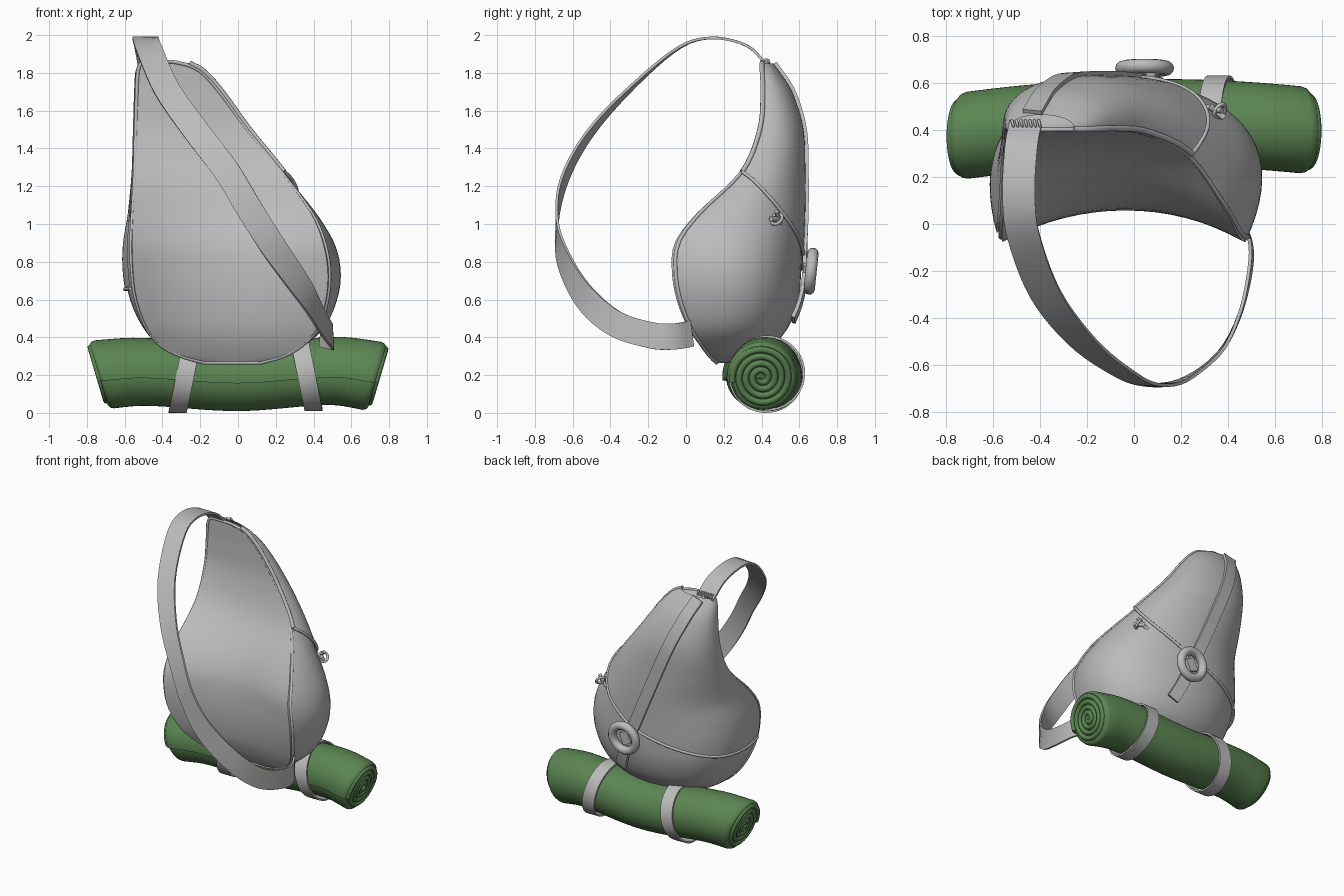
import bpy, bmesh, math
from mathutils import Vector as V

if "Cube" in bpy.data.objects:
    bpy.data.objects.remove(bpy.data.objects["Cube"])

def material(name, col):
    m = bpy.data.materials.new(name)
    m.diffuse_color = (*col, 1)
    m.use_nodes = True
    m.node_tree.nodes["Principled BSDF"].inputs["Base Color"].default_value = m.diffuse_color
    return m
GREY = material("grey canvas", (0.5, 0.5, 0.5))
GREEN = material("green blanket", (0.105, 0.235, 0.085))

def interp(keys, t):
    """Smooth interpolation of rows (t, values...)."""
    n = len(keys)
    t = min(max(t, keys[0][0]), keys[-1][0])
    i = 0
    while i < n - 2 and t > keys[i + 1][0]:
        i += 1
    def tan(j, c):
        a, b = keys[max(j - 1, 0)], keys[min(j + 1, n - 1)]
        return (b[c] - a[c]) / (b[0] - a[0])
    p, q = keys[i], keys[i + 1]
    h = q[0] - p[0]
    u = (t - p[0]) / h
    return [(2*u**3 - 3*u*u + 1)*p[c] + (u**3 - 2*u*u + u)*h*tan(i, c)
            + (3*u*u - 2*u**3)*q[c] + (u**3 - u*u)*h*tan(i + 1, c)
            for c in range(1, len(p))]

def finish(ob, mat, angle=40):
    ob.data.materials.clear()
    ob.data.materials.append(mat)
    bpy.ops.object.select_all(action='DESELECT')
    ob.select_set(True)
    bpy.context.view_layer.objects.active = ob
    bpy.ops.object.shade_smooth_by_angle(angle=math.radians(angle))
    return ob

def loft(name, rows, mat, ring=True, closed=False, caps=True, angle=40):
    """Join rows of points into a skin."""
    bm = bmesh.new()
    vs = [[bm.verts.new(p) for p in r] for r in rows]
    n, m = len(rows), len(rows[0])
    for i in range(n if closed else n - 1):
        for j in range(m if ring else m - 1):
            a, b = vs[i], vs[(i + 1) % n]
            k = (j + 1) % m
            bm.faces.new((a[j], a[k], b[k], b[j]))
    if ring and caps and not closed:
        bm.faces.new(vs[0][::-1])
        bm.faces.new(vs[-1])
    bmesh.ops.recalc_face_normals(bm, faces=bm.faces)
    me = bpy.data.meshes.new(name)
    bm.to_mesh(me)
    bm.free()
    ob = bpy.data.objects.new(name, me)
    bpy.context.collection.objects.link(ob)
    return finish(ob, mat, angle)

def tube(name, pts, r, mat, closed=False):
    cu = bpy.data.curves.new(name, 'CURVE')
    cu.dimensions = '3D'
    cu.bevel_depth, cu.bevel_resolution, cu.use_fill_caps = r, 2, True
    sp = cu.splines.new('POLY')
    sp.points.add(len(pts) - 1)
    for p, q in zip(sp.points, pts):
        p.co = (*q, 1)
    sp.use_cyclic_u = closed
    tmp = bpy.data.objects.new(name + "_path", cu)
    bpy.context.collection.objects.link(tmp)
    me = bpy.data.meshes.new_from_object(tmp.evaluated_get(bpy.context.evaluated_depsgraph_get()))
    bpy.data.objects.remove(tmp)
    ob = bpy.data.objects.new(name, me)
    bpy.context.collection.objects.link(ob)
    return finish(ob, mat, 60)

def ribbon(name, pts, wides, width, thick, mat, closed=False):
    rows, n = [], len(pts)
    for i, p in enumerate(pts):
        a = pts[(i - 1) % n] if closed else pts[max(i - 1, 0)]
        b = pts[(i + 1) % n] if closed else pts[min(i + 1, n - 1)]
        t = (b - a).normalized()
        w = (wides[i] - t * wides[i].dot(t)).normalized()
        u = t.cross(w) * thick / 2
        w = w * width / 2
        rows.append([p + w + u, p - w + u, p - w - u, p + w - u])
    return loft(name, rows, mat, closed=closed)

def torus(name, c, R, r, rot, mat):
    bpy.ops.mesh.primitive_torus_add(major_radius=R, minor_radius=r, location=c, rotation=rot,
                                     major_segments=32, minor_segments=12)
    ob = bpy.context.object
    ob.name = name
    return finish(ob, mat, 60)

# body sections: z, left x, right x, edge y, front middle y, back y, side bulge
BODY = [(.265, -.18, .12, .16, .16, .22, 0), (.30, -.30, .24, .12, .14, .36, .03),
        (.36, -.41, .34, .07, .11, .46, .06), (.45, -.48, .42, .01, .08, .54, .10),
        (.60, -.535, .465, -.05, .06, .595, .14), (.75, -.555, .475, -.075, .06, .61, .155),
        (.90, -.56, .45, -.06, .08, .615, .14), (1.05, -.555, .39, .05, .15, .62, .09),
        (1.27, -.545, .23, .28, .31, .62, .05), (1.5, -.54, .045, .38, .385, .61, .035),
        (1.7, -.535, -.10, .40, .40, .55, .025), (1.8, -.53, -.19, .40, .40, .485, .02),
        (1.84, -.52, -.26, .40, .40, .455, .01), (1.86, -.50, -.35, .40, .40, .43, 0)]
Z0, Z1 = BODY[0][0], BODY[-1][0]

def base(a, z):
    xl, xr, ye, ym, yb, b = interp(BODY, z)
    b *= .87 + .13*math.cos(a)          # left side bulges less
    return V(((xl + xr)/2 + (xr - xl)/2*math.cos(a) + b*math.sin(2*a),
              ye + (yb - ye)*math.sin(a), z))

def S(a, z, off=0):
    """Point on the back shell: a = 0 right edge, pi left edge."""
    e = .01
    z = min(max(z, Z0), Z1)
    n = (base(a + e, z) - base(a - e, z)).cross(base(a, min(z + e, Z1)) - base(a, max(z - e, Z0)))
    return base(a, z) + n.normalized() * off * (-1 if n.y < 0 and n.z < 0 and z > 1 else 1)

def angle_at(x, z):
    lo, hi = .6, 2.6
    for _ in range(30):
        m = (lo + hi)/2
        lo, hi = (m, hi) if base(m, z).x > x else (lo, m)
    return lo

# teardrop body with hollowed front panel
rows, zs = [], []
for i in range(49):
    t = i/48
    z = Z0 + (Z1 - Z0)*(t*t*(3 - 2*t))
    zs.append(z)
    xl, xr, ye, ym, yb, b = interp(BODY, z)
    front = [V((xl + (xr - xl)*k/16, ye + (ym - ye)*(1 - (k/8 - 1)**2), z)) for k in range(16)]
    rows.append(front + [base(math.pi*k/40, z) for k in range(40)] + [base(math.pi, z) + V((0, .001, 0))])
loft("bag_body", rows, GREY, angle=50)

# piping round the front panel
tube("panel_piping", [base(.03, z) for z in zs] + [base(math.pi - .03, z) for z in zs[::-1]],
     .010, GREY, True)

# upper flap lying over the back, with a rolled hem
SEAM = [(0, 1.28), (.12, 1.21), (.25, 1.10), (.4, .93), (.5, .81), (.75, .67), (1, .66)]
frows = []
for i in range(41):
    s = .02 + .96*i/40
    zb = interp(SEAM, s)[0]
    frows.append([S(math.pi*s, zb + (Z1 - .02 - zb)*k/30, .012) for k in range(31)])
loft("upper_flap", frows, GREY, ring=False)
tube("flap_hem", [r[0] for r in frows], .010, GREY)
tube("flap_side_hem", frows[0], .013, GREY)

# ridge strip with tail, running to the ring
pts, wides = [], []
for i in range(31):
    z = 1.83 - 1.33*i/30
    x = -.43 + .56*i/30
    a = angle_at(x, z)
    pts.append(S(a, z, .018 if z > .8 else .022))
    wides.append(S(a - .05, z) - S(a + .05, z))
ribbon("ridge_strip", pts, wides, .085, .02, GREY)

# ring buckle and its centre knot
torus("buckle_ring", (.045, .662, .75), .095, .03, (math.radians(84), 0, 0), GREY)
bpy.ops.mesh.primitive_cube_add(size=1, location=(.04, .64, .75), rotation=(0, .4, 0))
knot = bpy.context.object
knot.name, knot.scale = "buckle_knot", (.07, .04, .09)
finish(knot, GREY)

# zip pull on the right side
p = S(angle_at(.34, 1.02), 1.02, .02)
torus("zip_ring", p + V((.01, .0, 0)), .032, .009, (.5, .9, 0), GREY)
tube("zip_bar", [p + V((-.06, .02, -.03)), p + V((-.02, .01, .0)), p + V((.02, .0, .04))], .012, GREY)
tube("zip_slider", [p + V((.03, -.03, .0)), p + V((-.03, .02, .0))], .014, GREY)

# shoulder strap: x, y, z, twist angle
P = [(-.46, .43, 1.84, 0), (-.48, .32, 1.945, 0), (-.49, .13, 1.985, 0), (-.47, -.05, 1.925, 3),
     (-.375, -.3, 1.71, 11), (-.22, -.5, 1.49, 24), (-.06, -.625, 1.28, 42), (.06, -.68, 1.08, 66),
     (.2, -.665, .86, 84), (.36, -.55, .63, 90), (.45, -.38, .475, 92), (.495, -.18, .41, 94),
     (.49, -.06, .405, 92), (.44, .03, .42, 90)]
keys = [(i, *q) for i, q in enumerate(P)]
pts, wides = [], []
for i in range(66):
    x, y, z, w = interp(keys, i/5)
    w = math.radians(w)
    pts.append(V((x, y, z)))
    wides.append(V((math.cos(w), 0, math.sin(w))))
ribbon("shoulder_strap", pts, wides, .138, .014, GREY)

# stitched loops holding the strap at the top
for i in range(7):
    torus("top_stitch", (-.515 + .019*i, .425, 1.855), .016, .006, (0, math.pi/2, .25), GREY)

# bedroll: one overlapping turn swept along x
ROLL = [(-1, .197), (-.7, .213), (0, .185), (.7, .217), (1, .187)]
SEAM_A = math.pi + .15
def roll_point(s, th, r):
    dz = r*math.sin(th)
    return V((.735*s + .053*s*abs(s)*dz/.18, .435 - .045*s*s + .012*s + r*math.cos(th),
              interp(ROLL, s)[0] + dz))
rows = []
for s, k in [(-1, .9), (-.985, .97)] + [(-.96 + 1.92*i/24, 1) for i in range(25)] + [(.985, .97), (1, .9)]:
    rows.append([roll_point(s, SEAM_A + 2*math.pi*j/48, k*(.171 + .019*j/48)) for j in range(49)])
loft("bedroll", rows, GREEN)

# spiral layers on both ends of the roll
for side in (-1, 1):
    sp = []
    for i in range(121):
        t = i/120
        sp.append(roll_point(side, SEAM_A + 2*math.pi*4*t, .015 + .143*t))
    tube("roll_spiral", sp, .018, GREEN)

# bands tying the roll to the bag
for s0, lean in ((-.38, .04), (.49, -.04)):
    pts = []
    for j in range(48):
        th = 2*math.pi*j/48
        q = roll_point(s0, th, .194)
        pts.append(V((.735*s0 + lean*math.sin(th), q.y, max(q.z, .006))))
    ribbon("roll_band", pts, [V((1, 0, 0))]*48, .095, .012, GREY, True)
